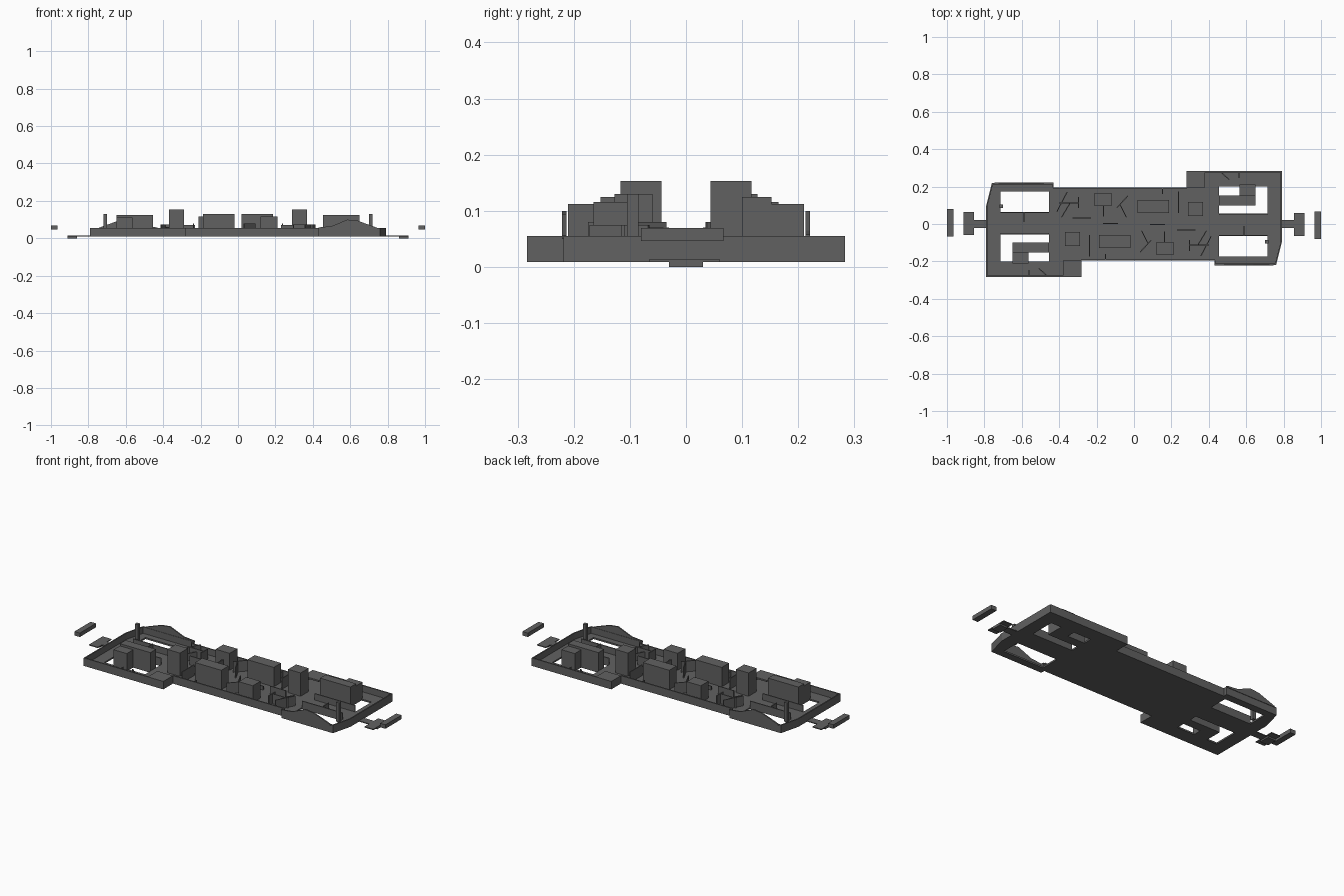
import bpy, bmesh, math
from mathutils import Vector

if "Cube" in bpy.data.objects:
    bpy.data.objects.remove(bpy.data.objects["Cube"])

grey = bpy.data.materials.new("dark grey plastic")
grey.diffuse_color = (0.12, 0.12, 0.12, 1)
grey.use_nodes = True
grey.node_tree.nodes["Principled BSDF"].inputs["Base Color"].default_value = grey.diffuse_color


def solid(name, loops):
    """Prism between two matching point loops."""
    bm = bmesh.new()
    a = [bm.verts.new(p) for p in loops[0]]
    b = [bm.verts.new(p) for p in loops[1]]
    bm.faces.new(a)
    bm.faces.new(b)
    for i in range(len(a)):
        j = (i + 1) % len(a)
        bm.faces.new((a[i], a[j], b[j], b[i]))
    bmesh.ops.recalc_face_normals(bm, faces=bm.faces)
    me = bpy.data.meshes.new(name)
    bm.to_mesh(me)
    bm.free()
    me.materials.append(grey)
    ob = bpy.data.objects.new(name, me)
    bpy.context.collection.objects.link(ob)
    # the model repeats itself after half a turn
    twin = bpy.data.objects.new(name + "_opposite", me)
    twin.rotation_euler.z = math.pi
    bpy.context.collection.objects.link(twin)


def prism(name, pts, z0, z1):
    solid(name, ([(x, y, z0) for x, y in pts], [(x, y, z1) for x, y in pts]))


def box(name, x0, x1, y0, y1, z0, z1):
    prism(name, [(x0, y0), (x1, y0), (x1, y1), (x0, y1)], z0, z1)


def wall(name, p, q, z0, z1, t=0.007):
    p, q = Vector(p), Vector(q)
    d = (q - p).normalized()
    n = Vector((-d.y, d.x)) * t
    prism(name, [p, q, q + n, p + n], z0, z1)


# floor, pieced around the two end openings
Z0, Z1, TOP = 0.009, 0.018, 0.055
prism("end_floor", [(-.79, -.283), (-.715, -.283), (-.715, .218), (-.76, .218), (-.79, .10)], Z0, Z1)
for name, x0, x1, y0, y1 in [
    ("rear_strip_floor", -.715, -.455, .175, .218),
    ("centre_bar_floor", -.715, -.455, -.055, .065),
    ("front_strip_floor", -.715, -.455, -.283, -.20),
    ("inner_floor", -.455, -.43, -.283, .218),
    ("step_floor", -.43, -.28, -.283, .195),
    ("main_floor", -.28, 0, -.195, .195),
]:
    box(name, x0, x1, y0, y1, Z0, Z1)

# outer walls
outline = [(0, .195), (-.43, .195), (-.43, .218), (-.76, .218), (-.79, .10),
           (-.79, -.283), (-.28, -.283), (-.28, -.195), (0, -.195)]
for i in range(len(outline) - 1):
    wall("outer_wall", outline[i], outline[i + 1], Z0, TOP)
box("step_cover", -.38, -.28, -.283, -.195, .046, TOP)

# walls along the centre bar
for y in (-.055, .059):
    box("bar_wall", -.715, -.455, y, y + .006, Z0, TOP)

# raised hump on the wall beside the cab
hump = [(-.43, .05), (-.43, .058), (-.50, .065), (-.585, .10), (-.64, .094), (-.745, .056), (-.745, .05)]
solid("wall_hump", ([(x, .221, z) for x, z in hump], [(x, .213, z) for x, z in hump]))

# L-shaped cab block standing in the opening
box("cab_block", -.65, -.455, -.152, -.10, Z0, .125)
box("cab_block_leg", -.65, -.565, -.21, -.152, Z0, .112)
box("corner_post", -.72, -.70, .085, .105, Z1, .13)

# equipment boxes on the floor
box("tall_box", -.37, -.29, -.117, -.044, Z1, .153)
box("long_box", -.187, -.018, -.127, -.06, Z1, .13)
box("small_box", -.21, -.12, .095, .165, Z1, .116)

# thin fins and brackets
for x0, y0, x1, y1, z in [
    (-.40, .11, -.30, .11, .075), (-.385, .035, -.34, .11, .06),
    (-.16, .04, -.16, .10, .07), (-.09, .085, -.03, .15, .08),
    (-.165, 0, -.085, 0, .04), (-.235, -.175, -.235, -.06, .08),
    (-.33, .03, -.23, .03, .07), (-.075, .10, -.043, .035, .08),
    (-.295, .085, -.295, .145, .075), (-.41, .065, -.355, .17, .075),
    (-.585, .01, -.585, .06, .06), (-.15, -.19, -.15, -.16, .05),
    (-.51, -.24, -.47, -.275, .05), (-.56, -.275, -.56, -.245, .05),
]:
    wall("fin", (x0, y0), (x1, y1), Z1, z, 0.005)

# couplers and buffer bars at the ends
box("coupler_shank", -.87, -.79, -.022, .022, .009, .014)
box("coupler_head", -.912, -.855, -.06, .065, .009, .014)
box("coupler_pad", -.912, -.86, -.03, .03, 0, .009)
box("buffer_bar", -1, -.966, -.067, .08, .046, .069)
